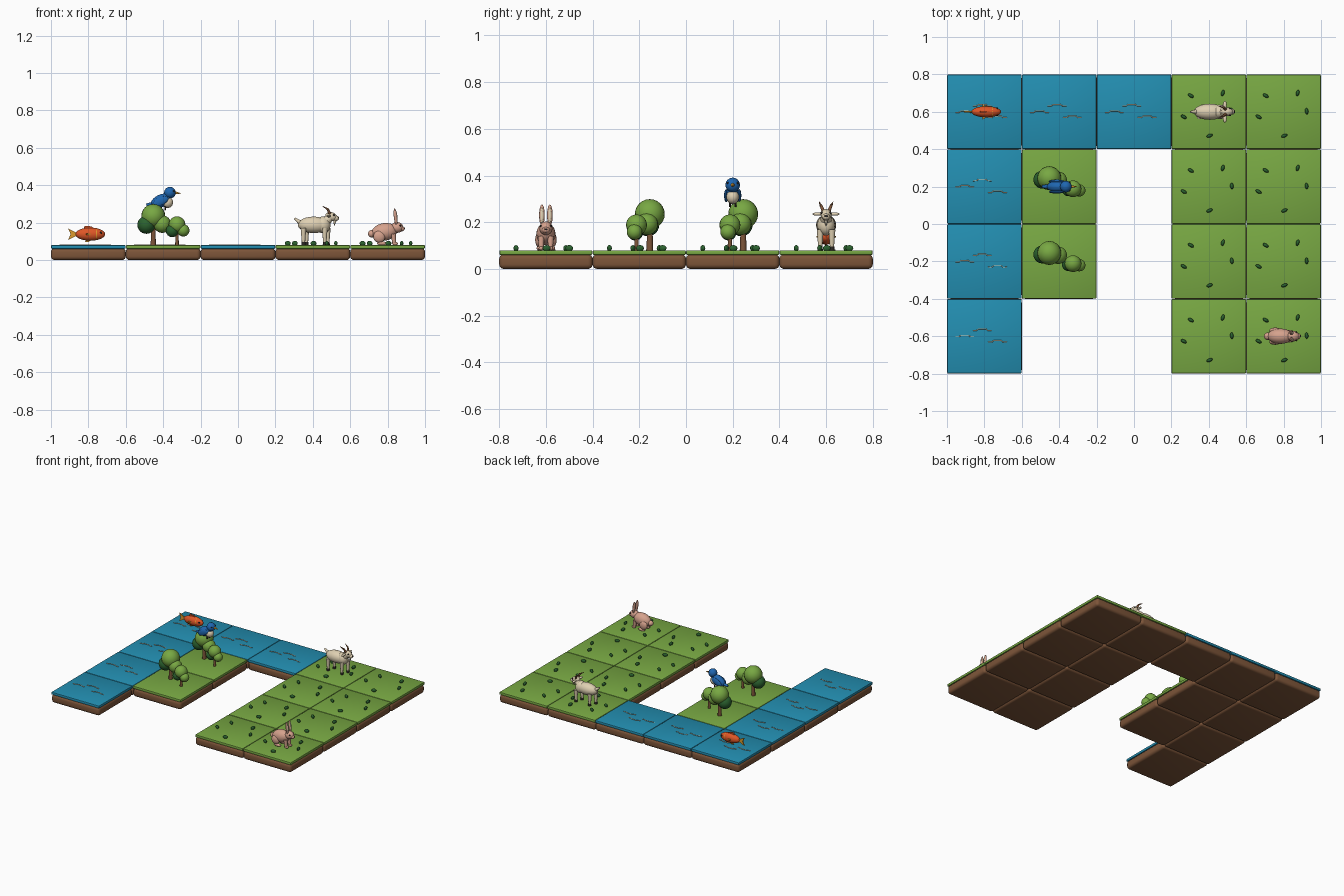
import bpy, bmesh, math
from mathutils import Vector, Matrix

if "Cube" in bpy.data.objects:
    bpy.data.objects.remove(bpy.data.objects["Cube"], do_unlink=True)


def material(name, hex_code):
    # hex sRGB to linear
    srgb = [c / 255 for c in bytes.fromhex(hex_code)]
    color = [c / 12.92 if c < .04 else ((c + .055) / 1.055) ** 2.4 for c in srgb] + [1]
    mat = bpy.data.materials.new(name)
    mat.use_nodes = True
    mat.diffuse_color = color
    mat.node_tree.nodes["Principled BSDF"].inputs["Base Color"].default_value = color
    return mat


WATER = material("water blue", "238fb2")
GRASS = material("grass green", "78a843")
LEAF = material("dark leaf green", "2b622f")
SOIL = material("soil brown", "7d5539")
ORANGE = material("fish orange", "de5626")
GOLD = material("fin gold", "dc9a2c")
CREAM = material("cream", "dfd0b2")
PINK = material("fur pink", "d6a28d")
BLUE = material("feather blue", "1f66b0")
DARK = material("near black", "2b2724")


def finish(name, bm, mat, loc=(0, 0, 0)):
    mesh = bpy.data.meshes.new(name)
    bmesh.ops.recalc_face_normals(bm, faces=bm.faces)
    bm.to_mesh(mesh)
    bm.free()
    mesh.shade_smooth()
    mesh.set_sharp_from_angle(angle=math.radians(40))
    mesh.materials.append(mat)
    obj = bpy.data.objects.new(name, mesh)
    obj.location = loc
    bpy.context.collection.objects.link(obj)
    return obj


def ball(name, mat, origin, loc, size, tilt=0, turn=0):
    # ellipsoid: tilt raises the +x end, turn spins about z
    bm = bmesh.new()
    bmesh.ops.create_uvsphere(bm, u_segments=20, v_segments=12, radius=1)
    radii = size if isinstance(size, tuple) else (size,) * 3
    bmesh.ops.scale(bm, vec=radii, verts=bm.verts)
    obj = finish(name, bm, mat, Vector(origin) + Vector(loc))
    obj.rotation_euler = (0, -math.radians(tilt), math.radians(turn))
    return obj


def limb(name, mat, origin, start, end, r_start, r_end):
    # tapered rod between two points
    a, b = Vector(start), Vector(end)
    bm = bmesh.new()
    bmesh.ops.create_cone(bm, cap_ends=True, segments=12, radius1=r_start,
                          radius2=r_end, depth=(b - a).length)
    turn = (b - a).to_track_quat("Z", "Y").to_matrix().to_4x4()
    bm.transform(Matrix.Translation((a + b) / 2) @ turn)
    return finish(name, bm, mat, origin)


def slab(name, mat, x, y, low, high, width, bevel, segments):
    bm = bmesh.new()
    bmesh.ops.create_cube(bm, size=1)
    bmesh.ops.scale(bm, vec=(width, width, high - low), verts=bm.verts)
    bmesh.ops.bevel(bm, geom=bm.edges[:], offset=bevel, segments=segments,
                    profile=.5, affect="EDGES")
    return finish(name, bm, mat, (x, y, (low + high) / 2))


def fin(name, mat, origin, outline, thick=.008, flat=False):
    # thin plate, upright in xz or lying flat in xy
    bm = bmesh.new()
    points = [(x, v, -thick / 2) if flat else (x, -thick / 2, v) for x, v in outline]
    face = bm.faces.new([bm.verts.new(p) for p in points])
    grown = bmesh.ops.extrude_face_region(bm, geom=[face])["geom"]
    shift = (0, 0, thick) if flat else (0, thick, 0)
    bmesh.ops.translate(bm, vec=shift, verts=[v for v in grown if isinstance(v, bmesh.types.BMVert)])
    return finish(name, bm, mat, origin)


GROUND = .08


# wave marks lying on water
def ripple(x, y):
    curve = bpy.data.curves.new("ripple", "CURVE")
    curve.dimensions = "3D"
    curve.bevel_depth = .0025
    curve.bevel_resolution = 1
    curve.materials.append(CREAM)
    spline = curve.splines.new("POLY")
    steps = [(-.05, 0), (-.03, 0), (-.02, 1), (.02, 1), (.03, 0), (.05, 0)]
    spline.points.add(len(steps) - 1)
    for point, (dx, up) in zip(spline.points, steps):
        point.co = (dx, up * .008 - .003, 0, 1)
    obj = bpy.data.objects.new("ripple", curve)
    obj.location = (x, y, GROUND + .001)
    bpy.context.collection.objects.link(obj)


# tiles, row by row from the back
LAYOUT = ["WWWGG", "WF.GG", "WF.GG", "W..GG"]
TUFTS = [(-.096, .086, -30), (.075, .1, 75), (-.134, -.027, -28),
         (.123, .003, 95), (.004, -.128, 22)]


def tree(origin, size):
    base = Vector(origin)
    limb("tree_trunk", SOIL, base, (0, 0, 0), (0, 0, .13 * size), .014 * size, .011 * size)
    crown = [("crown_top", GRASS, (0, 0, .155), .064),
             ("crown_dark", LEAF, (-.037, -.008, .108), .048),
             ("crown_side", GRASS, (.048, -.012, .112), .047)]
    for name, mat, loc, radius in crown:
        ball(name, mat, base, Vector(loc) * size, radius * size)


for row, line in enumerate(LAYOUT):
    for col, kind in enumerate(line):
        x, y = .4 * (col - 2), .6 - .4 * row
        if kind == ".":
            continue
        slab("soil_base", SOIL, x, y, 0, .063, .4, .02, 4)
        top = WATER if kind == "W" else GRASS
        slab("tile_top", top, x, y, .06, GROUND, .398, .005, 2)
        if kind == "W":
            for dx, dy in [(-.012, .034), (-.105, 0), (.07, -.028)]:
                ripple(x + dx, y + dy)
        elif kind == "G":
            for dx, dy, turn in TUFTS:
                ball("grass_tuft", LEAF, (x, y, GROUND), (dx, dy, .009), (.017, .009, .013), turn=turn)
        else:
            tree((x - .053, y + .045, GROUND), 1)
            tree((x + .074, y - .012, GROUND), .7)

# fish
o = (-.79, .6, .138)
ball("fish_body", ORANGE, o, (0, 0, 0), (.08, .03, .035))
fin("fish_tail", GOLD, o, [(-.07, .006), (-.118, .03), (-.105, 0), (-.118, -.03), (-.07, -.006)])
fin("fish_back_fin", ORANGE, o, [(-.035, .028), (-.03, .045), (.005, .042), (.025, .03)])
fin("fish_belly_fin", GOLD, o, [(-.02, -.03), (-.03, -.043), (-.01, -.042), (.01, -.03)])
for s in (-1, 1):
    fin("fish_side_fin", GOLD, o, [(.01, .024 * s), (-.02, .042 * s), (-.022, .024 * s)], flat=True)
    ball("fish_eye", DARK, o, (.058, .018 * s, .008), .006)
limb("fish_gill_band", GOLD, o, (.03, 0, 0), (.035, 0, 0), .0325, .032).scale.y = .87

# bird
o = (-.4, .2, .316)
ball("bird_body", BLUE, o, (-.012, 0, 0), (.058, .03, .034), tilt=25)
ball("bird_belly", CREAM, o, (.023, 0, -.008), (.03, .027, .03))
ball("bird_head", BLUE, o, (.036, 0, .044), .031)
limb("bird_beak", GOLD, o, (.06, 0, .044), (.094, 0, .04), .009, .001)
limb("bird_tail", BLUE, o, (-.045, 0, -.015), (-.09, 0, -.025), .014, .008).scale.z = .9
for s in (-1, 1):
    ball("bird_wing", BLUE, o, (-.014, .028 * s, -.002), (.045, .009, .022), tilt=25)
    ball("bird_eye", DARK, o, (.056, .021 * s, .052), .005)
    limb("bird_leg", DARK, o, (.01, .012 * s, -.025), (.012, .012 * s, -.05), .004, .004)

# goat
o = (.4, .6, GROUND)
ball("goat_body", CREAM, o, (.005, 0, .108), (.085, .043, .044))
ball("goat_chest", CREAM, o, (.055, 0, .108), (.04, .038, .045))
limb("goat_neck", CREAM, o, (.055, 0, .115), (.098, 0, .152), .03, .02)
ball("goat_head", CREAM, o, (.098, 0, .152), (.032, .023, .024), tilt=-15)
ball("goat_muzzle", CREAM, o, (.121, 0, .143), (.019, .016, .015))
ball("goat_nose", DARK, o, (.136, 0, .146), (.005, .009, .006))
limb("goat_beard", CREAM, o, (.118, 0, .132), (.115, 0, .105), .009, .002)
limb("goat_tail", CREAM, o, (-.07, 0, .122), (-.098, 0, .143), .012, .005)
for s in (-1, 1):
    for name, x in [("goat_front_leg", .072), ("goat_hind_leg", -.042)]:
        foot = x + .008 * s
        limb(name, CREAM, o, (foot, .025 * s, .09), (foot, .025 * s, .015), .015, .009)
        limb("goat_hoof", DARK, o, (foot, .025 * s, .017), (foot, .025 * s, 0), .01, .011)
    ball("goat_ear", CREAM, o, (.086, .037 * s, .155), (.01, .021, .007))
    limb("goat_horn_base", SOIL, o, (.09, .012 * s, .168), (.08, .022 * s, .192), .008, .006)
    limb("goat_horn_tip", SOIL, o, (.08, .022 * s, .191), (.052, .03 * s, .208), .006, .001)
    ball("goat_eye", DARK, o, (.113, .019 * s, .161), .005)

# rabbit
o = (.8, -.6, GROUND)
ball("rabbit_body", PINK, o, (-.018, 0, .07), (.07, .041, .047), tilt=10)
ball("rabbit_head", PINK, o, (.05, 0, .094), (.034, .028, .029))
ball("rabbit_muzzle", PINK, o, (.075, 0, .087), (.016, .017, .014))
ball("rabbit_nose", DARK, o, (.09, 0, .09), (.004, .006, .004))
ball("rabbit_tail", PINK, o, (-.085, 0, .06), .02)
for s in (-1, 1):
    ball("rabbit_ear", PINK, o, (.042, .017 * s, .15), (.009, .012, .046), tilt=6)
    ball("rabbit_inner_ear", CREAM, o, (.048, .017 * s, .15), (.005, .007, .034), tilt=6)
    ball("rabbit_eye", DARK, o, (.068, .022 * s, .104), .005)
    ball("rabbit_haunch", PINK, o, (-.045, .03 * s, .045), (.032, .016, .032))
    ball("rabbit_hind_foot", PINK, o, (-.03, .028 * s, .009), (.028, .012, .01))
    limb("rabbit_front_leg", PINK, o, (.03, .02 * s, .06), (.036, .02 * s, .006), .014, .01)
    ball("rabbit_front_paw", PINK, o, (.04, .02 * s, .008), (.016, .011, .009))
